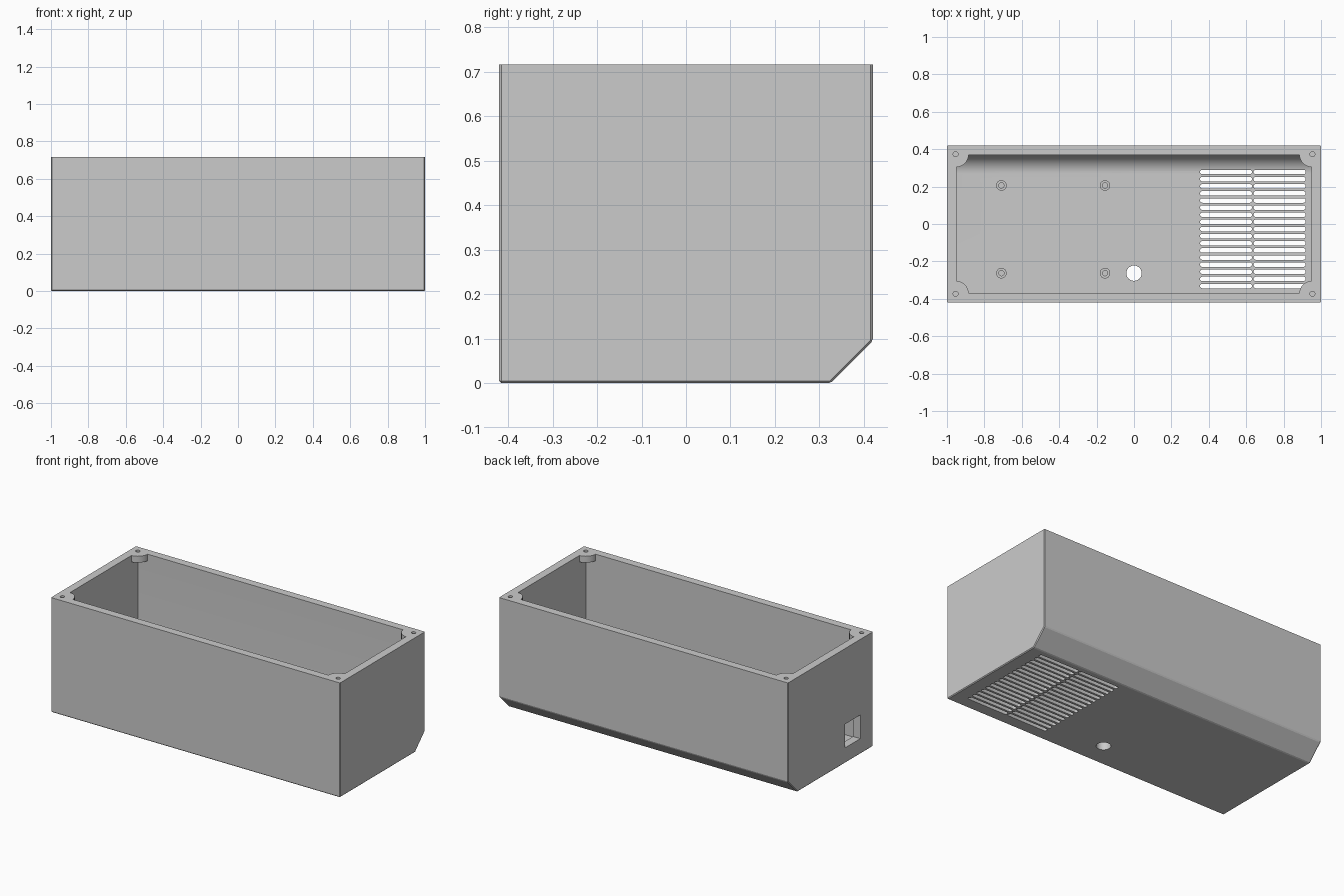
import bpy, bmesh
from math import sin, cos, pi, radians

cube = bpy.data.objects.get("Cube")
if cube:
    bpy.data.objects.remove(cube, do_unlink=True)

# Main dimensions
HALF_X, HALF_Y, HEIGHT = 1.0, 0.42, 0.717
WALL, FLOOR, CHAMFER = 0.05, 0.05, 0.095

grey = bpy.data.materials.new("enclosure grey")
grey.use_nodes = True
grey.diffuse_color = (0.6, 0.6, 0.6, 1)
bsdf = next(n for n in grey.node_tree.nodes if n.type == 'BSDF_PRINCIPLED')
bsdf.inputs["Base Color"].default_value = grey.diffuse_color


def arc(cx, cy, r, start, end, steps):
    """Points along an arc, angles in degrees."""
    angles = [radians(start + (end - start) * i / steps) for i in range(steps + 1)]
    return [(cx + r * cos(a), cy + r * sin(a)) for a in angles]


def circle(cx, cy, r):
    return arc(cx, cy, r, 0, 360, 32)[:-1]


def slot(x0, x1, y, r):
    """Outline of a round-ended slot."""
    return arc(x1 - r, y, r, -90, 90, 8) + arc(x0 + r, y, r, 90, 270, 8)


def prisms(name, outlines, axis, low, high, bevel=0, keep_top=False):
    """Extrude one or more outlines along an axis into a single object."""
    bm = bmesh.new()
    for points in outlines:
        ends = []
        for t in (low, high):
            ends.append([bm.verts.new((t, a, b) if axis == 'X' else (a, b, t))
                         for a, b in points])
        n = len(points)
        bm.faces.new(ends[0])
        bm.faces.new(ends[1])
        for i in range(n):
            j = (i + 1) % n
            bm.faces.new((ends[0][i], ends[0][j], ends[1][j], ends[1][i]))
    bmesh.ops.recalc_face_normals(bm, faces=bm.faces)
    if bevel:
        top = max(v.co.z for v in bm.verts) - 0.001
        edges = [e for e in bm.edges
                 if not (keep_top and all(v.co.z > top for v in e.verts))]
        bmesh.ops.bevel(bm, geom=edges, offset=bevel, segments=1,
                        affect='EDGES', clamp_overlap=True)
    mesh = bpy.data.meshes.new(name)
    bm.to_mesh(mesh)
    bm.free()
    mesh.materials.append(grey)
    obj = bpy.data.objects.new(name, mesh)
    bpy.context.collection.objects.link(obj)
    return obj


def combine(target, other, operation):
    """Apply a boolean and discard the helper."""
    mod = target.modifiers.new(operation.lower(), 'BOOLEAN')
    mod.operation = operation
    mod.solver = 'EXACT'
    mod.object = other
    bpy.context.view_layer.objects.active = target
    bpy.ops.object.modifier_apply(modifier=mod.name)
    bpy.data.objects.remove(other, do_unlink=True)


# Outer shell with a chamfered lower back edge
outline = [(-HALF_Y, 0), (HALF_Y - CHAMFER, 0), (HALF_Y, CHAMFER),
           (HALF_Y, HEIGHT), (-HALF_Y, HEIGHT)]
case = prisms("enclosure_body", [outline], 'X', -HALF_X, HALF_X, 0.005, True)

# Cavity, rounded along the lower back, leaving quarter-round corner bosses
in_x, in_y, fillet, above = HALF_X - WALL, HALF_Y - WALL, 0.1, HEIGHT + 0.1
corners = [(sx * 0.954, sy * 0.373) for sx in (-1, 1) for sy in (-1, 1)]
inner = [(-in_y, above), (-in_y, FLOOR)]
inner += arc(in_y - fillet, FLOOR + fillet, fillet, -90, 0, 12)
inner += [(in_y, above)]
cavity = prisms("cavity_cutter", [inner], 'X', -in_x, in_x)
bosses = prisms("corner_bosses", [circle(x, y, 0.07) for x, y in corners],
                'Z', HEIGHT - 0.04, above + 0.1)
combine(cavity, bosses, 'DIFFERENCE')
combine(case, cavity, 'DIFFERENCE')

# Board standoffs on the floor
mounts = [(x, y) for x in (-0.709, -0.155) for y in (-0.263, 0.206)]
standoffs = prisms("standoffs", [circle(x, y, 0.028) for x, y in mounts],
                   'Z', FLOOR - 0.02, FLOOR + 0.05)
combine(case, standoffs, 'UNION')

# Screw holes in the standoffs and corner bosses
pilot_holes = prisms("pilot_holes", [circle(x, y, 0.014) for x, y in mounts],
                     'Z', FLOOR + 0.005, FLOOR + 0.1)
combine(case, pilot_holes, 'DIFFERENCE')
lid_holes = prisms("lid_holes", [circle(x, y, 0.013) for x, y in corners],
                   'Z', HEIGHT - 0.03, above)
combine(case, lid_holes, 'DIFFERENCE')

# Two columns of vent slots and a round cable hole through the floor
openings = [circle(0, -0.263, 0.041)]
for row in range(17):
    y = 0.278 - row * 0.0381
    openings += [slot(0.353, 0.631, y, 0.012), slot(0.639, 0.918, y, 0.012)]
floor_cutter = prisms("floor_cutter", openings, 'Z', -0.1, FLOOR + 0.04)
combine(case, floor_cutter, 'DIFFERENCE')

# Socket opening in the right end wall
socket = [(-0.295, 0.096), (-0.145, 0.096), (-0.145, 0.244), (-0.295, 0.244)]
socket_cutter = prisms("socket_cutter", [socket], 'X', -HALF_X - 0.1, -in_x + 0.05)
combine(case, socket_cutter, 'DIFFERENCE')

# Smooth the round parts, keep the rest crisp
bpy.ops.object.select_all(action='DESELECT')
case.select_set(True)
bpy.context.view_layer.objects.active = case
bpy.ops.object.shade_smooth_by_angle(angle=radians(18))
